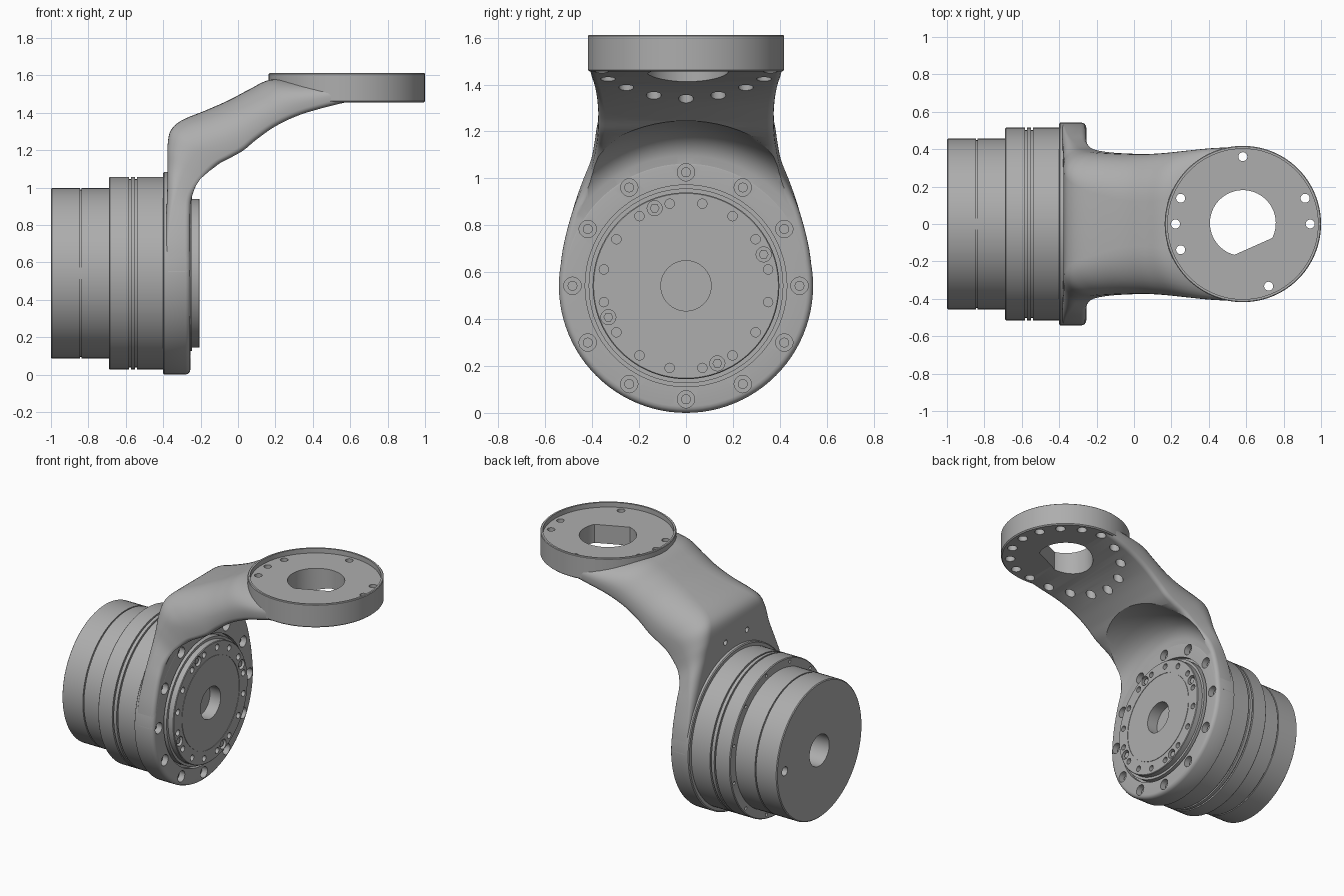
import bpy, bmesh, math
from mathutils import Vector, Matrix

if "Cube" in bpy.data.objects:
    bpy.data.objects.remove(bpy.data.objects["Cube"])

CZ = 0.542            # height of the motor axis
PX, PR = 0.582, 0.418  # mounting plate centre and radius

grey = bpy.data.materials.new("light grey metal")
grey.diffuse_color = (0.42, 0.42, 0.42, 1)
grey.use_nodes = True
grey.node_tree.nodes["Principled BSDF"].inputs["Base Color"].default_value = grey.diffuse_color


def make(name, bm):
    bmesh.ops.recalc_face_normals(bm, faces=bm.faces[:])
    me = bpy.data.meshes.new(name)
    bm.to_mesh(me)
    bm.free()
    ob = bpy.data.objects.new(name, me)
    bpy.context.collection.objects.link(ob)
    me.materials.append(grey)
    return ob


def revolve(name, profile, axis, n=96):
    """Spin (position, radius) points about the motor axis (X) or plate axis (Z)."""
    bm = bmesh.new()
    rings = []
    for a, r in profile:
        ring = []
        for i in range(n if r > 0 else 1):
            t = 2 * math.pi * i / n
            c, s = r * math.cos(t), r * math.sin(t)
            ring.append(bm.verts.new((a, s, CZ + c) if axis == "X" else (PX + c, s, a)))
        rings.append(ring)
    for p, q in zip(rings, rings[1:]):
        for i in range(n):
            j = (i + 1) % n
            f = [p[i % len(p)], p[j % len(p)], q[j % len(q)], q[i % len(q)]]
            f = list(dict.fromkeys(f))
            if len(f) > 2:
                bm.faces.new(f)
    return make(name, bm)


def pegs(name, spots, r, a, b, axis, n=20):
    """Cylinders from a to b along the axis at each spot; used as holes and bolts."""
    bm = bmesh.new()
    for u, v in spots:
        if axis == "X":
            m = Matrix.Translation(((a + b) / 2, u, v)) @ Matrix.Rotation(math.pi / 2, 4, "Y")
        else:
            m = Matrix.Translation((u, v, (a + b) / 2))
        bmesh.ops.create_cone(bm, cap_ends=True, segments=n, radius1=r, radius2=r,
                              depth=b - a, matrix=m)
    return make(name, bm)


def circle(cu, cv, r, degs):
    return [(cu + r * math.cos(math.radians(d)), cv + r * math.sin(math.radians(d))) for d in degs]


def cut(cutter, *targets):
    cutter.hide_render = True
    for ob in targets:
        bpy.context.view_layer.objects.active = ob
        m = ob.modifiers.new("cut", "BOOLEAN")
        m.operation, m.solver, m.object = "DIFFERENCE", "EXACT", cutter
        bpy.ops.object.modifier_apply(modifier=m.name)
    bpy.data.objects.remove(cutter)


# Motor housing with steps, seam grooves and rear bore
prof = [(-0.65, 0), (-0.65, 0.105), (-1, 0.105), (-1, 0.45), (-0.995, 0.456)]
for x in (-0.84,):
    prof += [(x - 0.004, 0.456), (x - 0.004, 0.448), (x + 0.004, 0.448), (x + 0.004, 0.456)]
prof += [(-0.69, 0.456), (-0.69, 0.51), (-0.685, 0.515)]
for x in (-0.577, -0.545):
    prof += [(x - 0.005, 0.515), (x - 0.005, 0.503), (x + 0.005, 0.503), (x + 0.005, 0.515)]
prof += [(-0.39, 0.515), (-0.39, 0)]
motor = revolve("motor_housing", prof, "X")
cut(pegs("c", circle(0, CZ, 0.487, range(15, 375, 30)), 0.011, -0.75, -0.66, "X", 12), motor)
cut(pegs("c", [(0.37, CZ)], 0.03, -1.1, -0.93, "X"), motor)

# Round flange at the foot of the arm
flange = revolve("arm_flange", [(-0.4, 0), (-0.4, 0.535), (-0.395, 0.542), (-0.28, 0.542),
                                (-0.265, 0.536), (-0.257, 0.526), (-0.255, 0.515),
                                (-0.255, 0.43), (-0.285, 0.43), (-0.285, 0)], "X")

# Curved arm: outer x,z, inner x,z, half width, outer corner rounding across and through
stations = [
    (-0.385, 0.55, -0.255, 0.55, 0.542, 0.02, 0.1),
    (-0.385, 0.70, -0.255, 0.70, 0.525, 0.02, 0.1),
    (-0.383, 0.85, -0.255, 0.85, 0.487, 0.04, 0.2),
    (-0.378, 1.00, -0.248, 0.94, 0.445, 0.07, 0.4),
    (-0.377, 1.12, -0.215, 1.01, 0.408, 0.09, 0.5),
    (-0.377, 1.22, -0.165, 1.07, 0.392, 0.11, 0.55),
    (-0.360, 1.305, -0.105, 1.125, 0.383, 0.14, 0.6),
    (-0.300, 1.36, -0.040, 1.16, 0.378, 0.18, 0.7),
    (-0.180, 1.41, 0.030, 1.20, 0.375, 0.22, 0.75),
    (-0.050, 1.467, 0.100, 1.258, 0.374, 0.25, 0.78),
    (0.060, 1.525, 0.200, 1.328, 0.380, 0.26, 0.78),
    (0.170, 1.576, 0.320, 1.385, 0.392, 0.26, 0.75),
    (0.320, 1.576, 0.450, 1.425, 0.405, 0.24, 0.7),
    (0.540, 1.574, 0.580, 1.457, 0.412, 0.20, 0.6)]


def spline(pts, sub):
    out = []
    for i in range(len(pts) - 1):
        p0, p1, p2, p3 = (pts[min(max(k, 0), len(pts) - 1)] for k in range(i - 1, i + 3))
        for s in range(sub):
            t = s / sub
            out.append([0.5 * (2 * b + (c - a) * t + (2 * a - 5 * b + 4 * c - d) * t * t
                               + (3 * b - a - 3 * c + d) * t ** 3)
                        for a, b, c, d in zip(p0, p1, p2, p3)])
    return out + [list(pts[-1])]


bm = bmesh.new()
rings = []
for ox, oz, ix, iz, w, rw, rv in spline(stations, 5):
    o, i = Vector((ox, 0, oz)), Vector((ix, 0, iz))
    ri = 0.028
    ci = ri / (o - i).length
    half = []
    for k in range(5):
        t = math.pi / 2 * k / 4
        half.append((w - ri + ri * math.sin(t), ci * (1 - math.cos(t))))
    for k in range(11):
        t = math.pi / 2 * k / 10
        half.append((w - rw + rw * math.cos(t), 1 - rv + rv * math.sin(t)))
    loop = half + [(-y, v) for y, v in reversed(half)]
    rings.append([bm.verts.new(i + (o - i) * v + Vector((0, y, 0))) for y, v in loop])
for p, q in zip(rings, rings[1:]):
    for k in range(len(p)):
        j = (k + 1) % len(p)
        bm.faces.new((p[k], p[j], q[j], q[k]))
bm.faces.new(rings[0])
bm.faces.new(rings[-1])
arm = make("curved_arm", bm)

# Round scoop above the output side, with the seat for the output disc
cut(revolve("c", [(-0.286, 0), (-0.286, 0.43), (-0.256, 0.43), (-0.256, 0.555), (-0.245, 0.59),
                  (-0.225, 0.617), (-0.2, 0.64), (-0.15, 0.665), (-0.1, 0.68), (0, 0.697),
                  (0.1, 0.705), (0.1, 0)], "X"), arm)

# Mounting plate with thin raised rim
plate = revolve("mounting_plate", [(1.455, 0), (1.455, 0.41), (1.462, PR), (1.608, PR),
                                   (1.612, PR - 0.004), (1.612, 0.402), (1.58, 0.402),
                                   (1.58, 0)], "Z")

# Central opening with one flat side
a0, a1 = math.radians(-105), math.radians(-27)
bm = bmesh.new()
pts = [a1 + (2 * math.pi - (a1 - a0)) * k / 60 for k in range(61)]
base = bm.faces.new([bm.verts.new((PX + 0.176 * math.cos(t), 0.005 + 0.176 * math.sin(t), 1.2))
                     for t in pts])
ext = bmesh.ops.extrude_face_region(bm, geom=[base])
bmesh.ops.translate(bm, vec=(0, 0, 0.6),
                    verts=[g for g in ext["geom"] if isinstance(g, bmesh.types.BMVert)])
cut(make("c", bm), plate, arm)

# Bolt holes under the plate, some of them going right through
cut(pegs("c", circle(PX, 0, 0.36, [22.5 * k for k in range(16)]), 0.032, 1.2, 1.53, "Z"), plate, arm)
cut(pegs("c", circle(PX, 0, 0.36, (0, 22.5, 90, 157.5, 180, 202.5, 292.5)),
         0.024, 1.25, 1.7, "Z"), plate, arm)

# Flange bolt holes with bolts sunk in them, and two holes in the back of the arm
ring12 = circle(0, CZ, 0.484, range(0, 360, 30))
cut(pegs("c", ring12, 0.037, -0.33, -0.1, "X"), flange, arm)
bolts = pegs("flange_bolts", ring12, 0.021, -0.34, -0.285, "X", 16)
cut(pegs("c", [(-0.115, 1.15), (0.115, 1.15)], 0.018, -0.45, -0.33, "X"), arm)

# Output disc with bore, scribed ring, small holes and four sunk screws
disc = revolve("output_disc", [(-0.3, 0), (-0.3, 0.415), (-0.245, 0.415), (-0.245, 0.398),
                               (-0.209, 0.398), (-0.205, 0.394), (-0.205, 0.309),
                               (-0.208, 0.309), (-0.208, 0.305), (-0.205, 0.305),
                               (-0.205, 0.107), (-0.285, 0.107), (-0.285, 0)], "X")
cut(pegs("c", circle(0, CZ, 0.357, [11.25 + 22.5 * k for k in range(16)]),
         0.02, -0.25, -0.1, "X", 16), disc)
ring4 = circle(0, CZ, 0.357, range(22, 382, 90))
cut(pegs("c", ring4, 0.032, -0.24, -0.1, "X"), disc)
screws = pegs("disc_screws", ring4, 0.021, -0.26, -0.215, "X", 6)

for ob in (motor, flange, arm, plate, bolts, disc, screws):
    bpy.ops.object.select_all(action="DESELECT")
    ob.select_set(True)
    bpy.context.view_layer.objects.active = ob
    bpy.ops.object.shade_smooth_by_angle(angle=math.radians(32))
